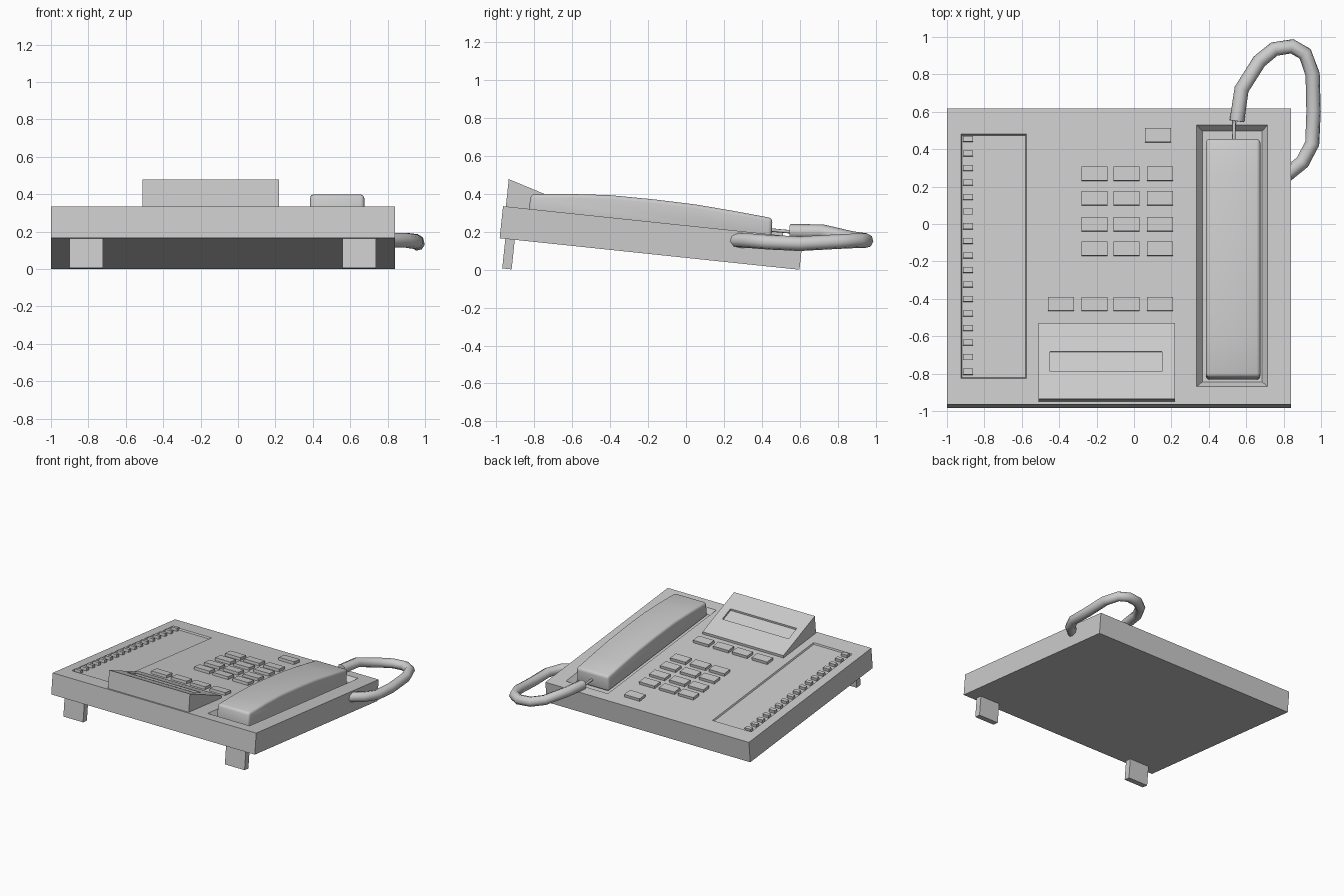
import bpy, bmesh, math
from mathutils import Matrix, Vector

if "Cube" in bpy.data.objects:
    bpy.data.objects.remove(bpy.data.objects["Cube"])

GREY = bpy.data.materials.new("grey plastic")
GREY.diffuse_color = (0.6, 0.6, 0.6, 1)
GREY.use_nodes = True
GREY.node_tree.nodes["Principled BSDF"].inputs["Base Color"].default_value = GREY.diffuse_color

# Everything on the phone lives in a frame tilted 6 degrees:
# v runs back along the top face from its front edge, w is its normal.
TILT = Matrix.Translation((0, -0.965, 0.335)) @ Matrix.Rotation(math.radians(-6), 4, 'X')


def V(y):
    """world y on the top face -> v"""
    return (y + 0.965) / 0.9945


def finish(name, bm, tilt=True):
    if tilt:
        bm.transform(TILT)
    bmesh.ops.recalc_face_normals(bm, faces=bm.faces)
    me = bpy.data.meshes.new(name)
    bm.to_mesh(me)
    bm.free()
    me.materials.append(GREY)
    ob = bpy.data.objects.new(name, me)
    bpy.context.collection.objects.link(ob)
    return ob


def add_box(bm, x0, x1, v0, v1, w0, w1, inset=0.0):
    """box whose lower face is drawn in by inset"""
    lo, hi = [], []
    for sx, sv in ((0, 0), (1, 0), (1, 1), (0, 1)):
        x, v = (x0, x1)[sx], (v0, v1)[sv]
        hi.append(bm.verts.new((x, v, w1)))
        lo.append(bm.verts.new((x + inset * (1 - 2 * sx), v + inset * (1 - 2 * sv), w0)))
    bm.faces.new(lo)
    bm.faces.new(hi)
    for i in range(4):
        j = (i + 1) % 4
        bm.faces.new((lo[i], lo[j], hi[j], hi[i]))


def box(name, *dims, **kw):
    bm = bmesh.new()
    add_box(bm, *dims, **kw)
    return finish(name, bm)


def prism(name, x0, x1, profile, tilt=True):
    """side profile extruded across x"""
    bm = bmesh.new()
    a = [bm.verts.new((x0, p, q)) for p, q in profile]
    b = [bm.verts.new((x1, p, q)) for p, q in profile]
    bm.faces.new(a)
    bm.faces.new(b)
    for i in range(len(a)):
        j = (i + 1) % len(a)
        bm.faces.new((a[i], a[j], b[j], b[i]))
    return finish(name, bm, tilt)


def apply(ob, mod):
    bpy.context.view_layer.objects.active = ob
    bpy.ops.object.modifier_apply(modifier=mod.name)


def cut(ob, cutter):
    m = ob.modifiers.new("cut", 'BOOLEAN')
    m.operation, m.solver, m.object = 'DIFFERENCE', 'EXACT', cutter
    apply(ob, m)
    bpy.data.objects.remove(cutter)


def smooth(ob, deg):
    bpy.ops.object.select_all(action='DESELECT')
    ob.select_set(True)
    bpy.context.view_layer.objects.active = ob
    bpy.ops.object.shade_smooth_by_angle(angle=math.radians(deg))


# Body slab with handset cradle and shallow side panel
body = box("body", -1, 0.84, 0, 1.59, -0.17, 0)
k = 0.03 / 0.04                       # cradle wall slope, carried above the surface
cut(body, box("cradle_cutter", 0.335 - 0.02 * k, 0.715 + 0.02 * k,
              V(-0.87) - 0.02 * k, V(0.53) + 0.02 * k, -0.04, 0.02, inset=0.06 * k))
cut(body, box("panel_cutter", -0.93, -0.57, V(-0.83), V(0.485), -0.012, 0.012, inset=0.01))

# Front feet
for side, x in (("left", -0.90), ("right", 0.56)):
    box("foot_" + side, x, x + 0.178, 0.03, 0.08, -0.327, -0.165)

# Wedge display with sunken screen
def slope(v):
    return 0.145 - 0.296 * (v - 0.015)

display = prism("display_housing", -0.51, 0.22,
                [(0.015, -0.005), (0.015, slope(0.015)), (0.437, slope(0.437)), (0.437, -0.005)])
a, b = 0.167, 0.277
cut(display, prism("screen_cutter", -0.45, 0.15,
                   [(a, slope(a) - 0.015), (a, slope(a) + 0.03),
                    (b, slope(b) + 0.03), (b, slope(b) - 0.015)]))

# Keypad, function row and single key
bm = bmesh.new()
cols = (-0.28, -0.11, 0.07)
keys = [(x, y) for x in cols for y in (0.23, 0.10, -0.04, -0.17)]
keys += [(x, -0.466) for x in (-0.46,) + cols] + [(0.06, 0.437)]
for x, y in keys:
    add_box(bm, x, x + 0.139, V(y), V(y + 0.074), -0.005, 0.022)
finish("keypad_keys", bm)

# Column of small memory buttons in the panel
bm = bmesh.new()
for i in range(17):
    y = -0.79 + i * 0.0778
    add_box(bm, -0.913, -0.86, V(y - 0.015), V(y + 0.015), -0.015, 0.012)
finish("memory_buttons", bm)

# Handset, curved along its length with rounded edges
handset = prism("handset", 0.385, 0.675,
                [(-0.835, 0.28), (-0.818, 0.398), (-0.60, 0.399), (-0.40, 0.393),
                 (-0.17, 0.371), (0.05, 0.344), (0.25, 0.310), (0.456, 0.272),
                 (0.45, 0.146)], tilt=False)
m = handset.modifiers.new("round", 'BEVEL')
m.width, m.segments, m.limit_method, m.angle_limit = 0.02, 3, 'ANGLE', math.radians(40)
apply(handset, m)
smooth(handset, 40)


# Cord from the handset round to the side of the body
def tube(name, pts, radius):
    cu = bpy.data.curves.new(name, 'CURVE')
    cu.dimensions = '3D'
    cu.bevel_depth, cu.bevel_resolution, cu.use_fill_caps = radius, 2, True
    sp = cu.splines.new('POLY')
    sp.points.add(len(pts) - 1)
    for p, co in zip(sp.points, pts):
        p.co = (*co, 1)
    tmp = bpy.data.objects.new(name, cu)
    bpy.context.collection.objects.link(tmp)
    bpy.context.view_layer.update()
    me = bpy.data.meshes.new_from_object(tmp.evaluated_get(bpy.context.evaluated_depsgraph_get()))
    bpy.data.objects.remove(tmp)
    me.materials.clear()
    me.materials.append(GREY)
    ob = bpy.data.objects.new(name, me)
    bpy.context.collection.objects.link(ob)
    smooth(ob, 50)


tube("cord", [(0.55, 0.55, 0.202), (0.575, 0.72, 0.200), (0.67, 0.87, 0.165), (0.75, 0.935, 0.155),
              (0.845, 0.95, 0.153), (0.915, 0.91, 0.153), (0.955, 0.80, 0.148),
              (0.96, 0.60, 0.137), (0.953, 0.43, 0.145), (0.90, 0.33, 0.153),
              (0.80, 0.25, 0.155)], 0.039)
tube("cord_plug", [(0.533, 0.44, 0.21), (0.537, 0.57, 0.198)], 0.009)
